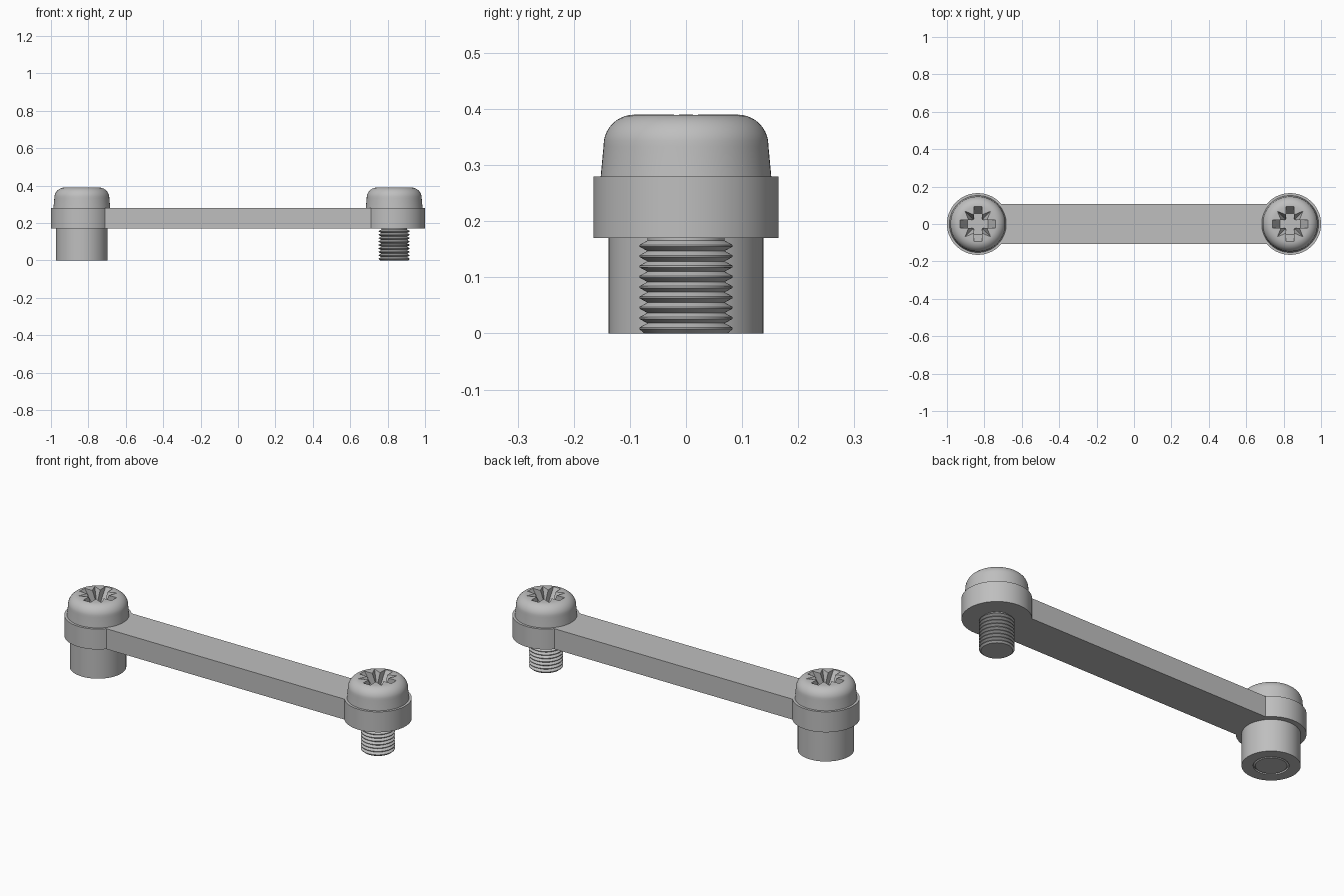
import bpy, bmesh
from math import cos, sin, pi, asin

cube = bpy.data.objects.get("Cube")
if cube:
    bpy.data.objects.remove(cube, do_unlink=True)

steel = bpy.data.materials.new("plain grey steel")
steel.use_nodes = True
GREY = (0.52, 0.52, 0.52, 1)
steel.diffuse_color = GREY
steel.node_tree.nodes["Principled BSDF"].inputs["Base Color"].default_value = GREY

SEG = 64
END_X = 0.835             # distance of each screw axis from the middle
BAR_LOW, BAR_TOP, HEAD_TOP = 0.17, 0.28, 0.39


def make(name, rings, closed=False):
    """Skin a stack of rings; cap the ends, or join last to first."""
    bm = bmesh.new()
    loops = [[bm.verts.new(p) for p in ring] for ring in rings]
    pairs = list(zip(loops, loops[1:]))
    if closed:
        pairs.append((loops[-1], loops[0]))
    else:
        bm.faces.new(loops[0])
        bm.faces.new(loops[-1])
    for a, b in pairs:
        for i in range(len(a)):
            j = (i + 1) % len(a)
            bm.faces.new((a[i], a[j], b[j], b[i]))
    bmesh.ops.recalc_face_normals(bm, faces=bm.faces)
    mesh = bpy.data.meshes.new(name)
    bm.to_mesh(mesh)
    bm.free()
    mesh.materials.append(steel)
    obj = bpy.data.objects.new(name, mesh)
    bpy.context.collection.objects.link(obj)
    return obj


def lathe(name, profile, x, closed=False):
    rings = [[(x + r * cos(2 * pi * i / SEG), r * sin(2 * pi * i / SEG), z)
              for i in range(SEG)] for r, z in profile]
    return make(name, rings, closed)


def smooth(obj):
    bpy.ops.object.select_all(action="DESELECT")
    obj.select_set(True)
    bpy.context.view_layer.objects.active = obj
    bpy.ops.object.shade_smooth_by_angle(angle=pi / 6)


def cut(obj, cutter):
    cutter.hide_render = True
    mod = obj.modifiers.new("recess", "BOOLEAN")
    mod.operation, mod.solver, mod.object = "DIFFERENCE", "EXACT", cutter
    bpy.context.view_layer.objects.active = obj
    bpy.ops.object.modifier_apply(modifier=mod.name)
    bpy.data.objects.remove(cutter, do_unlink=True)


def slot(x, turn):
    """Bar cutter whose ends slope in towards the floor."""
    rings = []
    for half, z in ((0.055, 0.325), (0.095, HEAD_TOP), (0.095, 0.42)):
        pts = [(sx * half, sy * 0.0215) for sx, sy in ((-1, -1), (1, -1), (1, 1), (-1, 1))]
        rings.append([(x + (-v if turn else u), u if turn else v, z) for u, v in pts])
    return make("slot_cutter", rings)


def star(x):
    """Tapered star cutter with its points on the diagonals."""
    rings = []
    for scale, z in ((0.45, 0.335), (1, HEAD_TOP), (1, 0.42)):
        ring = []
        for i in range(8):
            r = (0.097 if i % 2 else 0.04) * scale
            ring.append((x + r * cos(i * pi / 4), r * sin(i * pi / 4), z))
        rings.append(ring)
    return make("star_cutter", rings)


# Link bar: straight sides running into a round boss at each end
R, HALF = 0.165, 0.108
a0 = asin(HALF / R)
right_end = [(END_X + R * cos(a), R * sin(a))
             for a in (-(pi - a0) + 2 * (pi - a0) * i / 52 for i in range(53))]
outline = right_end + [(-x, -y) for x, y in right_end]
smooth(make("link_bar", [[(x, y, z) for x, y in outline] for z in (BAR_LOW, BAR_TOP)]))

# Thread rings, and rounded head profile
PITCH = 0.0184
thread = [(0.074, 0)]
for i in range(9):
    z = 0.009 + i * PITCH
    thread += [(0.083, z - 0.0015), (0.083, z + 0.0015), (0.069, z + PITCH / 2)]
thread.append((0.069, BAR_LOW + 0.02))

head_profile = [(0.152, BAR_TOP), (0.147, 0.333)]
head_profile += [(0.092 + 0.055 * cos(a), 0.335 + 0.055 * sin(a))
                 for a in (pi / 2 * i / 10 for i in range(1, 11))]

# Two screws with cross recesses
for side, x in (("right", -END_X), ("left", END_X)):
    smooth(lathe(side + "_screw_thread", thread, x))
    head = lathe(side + "_screw_head", head_profile, x)
    for cutter in (slot(x, False), slot(x, True), star(x)):
        cut(head, cutter)
    smooth(head)

# Spacer tube around the right screw
smooth(lathe("spacer_tube", [(0.138, 0), (0.138, BAR_LOW), (0.084, BAR_LOW), (0.084, 0)],
             -END_X, closed=True))
